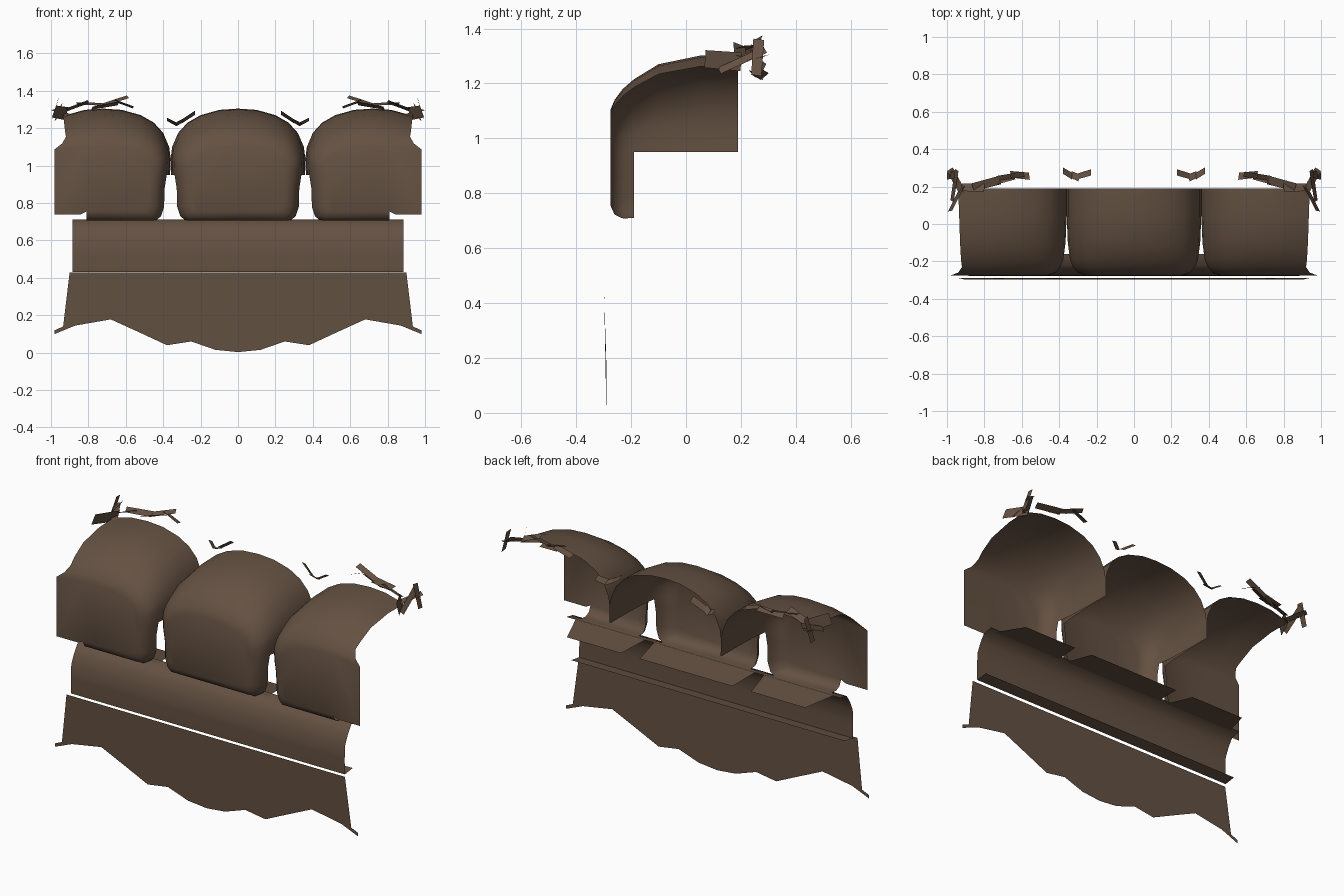
import bpy, bmesh, math
from mathutils import Vector

if "Cube" in bpy.data.objects:
    bpy.data.objects.remove(bpy.data.objects["Cube"])

BROWN = (0.127, 0.082, 0.054, 1)
fabric = bpy.data.materials.new("brown fabric")
fabric.use_nodes = True
fabric.diffuse_color = BROWN
bsdf = fabric.node_tree.nodes["Principled BSDF"]
bsdf.inputs["Base Color"].default_value = BROWN
bsdf.inputs["Roughness"].default_value = 0.9


def finish(name, bm, smooth=True):
    bmesh.ops.remove_doubles(bm, verts=bm.verts, dist=0.0005)
    bmesh.ops.recalc_face_normals(bm, faces=bm.faces)
    mesh = bpy.data.meshes.new(name)
    bm.to_mesh(mesh)
    bm.free()
    mesh.materials.append(fabric)
    obj = bpy.data.objects.new(name, mesh)
    bpy.context.collection.objects.link(obj)
    if smooth:
        bpy.ops.object.select_all(action="DESELECT")
        obj.select_set(True)
        bpy.context.view_layer.objects.active = obj
        bpy.ops.object.shade_smooth_by_angle(angle=math.radians(50))
    return obj


def face(bm, points):
    return bm.faces.new([bm.verts.new(p) for p in points])


def loft(bm, rings):
    # Rings may shorten toward the back, which leaves the lower sides open
    for a, b in zip(rings, rings[1:]):
        for i in range(min(len(a), len(b)) - 1):
            face(bm, (a[i], a[i + 1], b[i + 1], b[i]))


# Arch from the crown down to the side, and the lower side of a cushion
BASE, CROWN, HALF = 0.95, 1.305, 0.36
ARCH = [(0, CROWN), (.1, 1.298), (.2, 1.27), (.27, 1.23), (.32, 1.175),
        (.352, 1.1), (HALF, 1.04), (.357, BASE)]
LOWER = [(.345, .88), (.342, .78)]
# Depth, side inset, crown drop, underside height, open edge
STATIONS = [(.19, 0, 0, None, .22), (.05, 0, .004, None, .215),
            (-.1, .006, .035, None, .21), (-.19, .018, .09, .71, .205),
            (-.23, .034, .125, .708, .2), (-.26, .06, .165, .722, .22),
            (-.275, .1, .2, .755, .26)]


def dropped(z, drop):
    return BASE + (z - BASE) * (1 - drop / (CROWN - BASE))


def rounded_half(bm, cx, sign):
    rings = []
    for y, inset, drop, floor, _ in STATIONS:
        k = 1 - inset / HALF
        ring = [(u * k, dropped(z, drop)) for u, z in ARCH]
        if floor:
            ring += [(u * k, z) for u, z in LOWER]
            ring += [(.325 * k, floor + .02), (.3 * k, floor), (0, floor)]
        rings.append([(cx + sign * u, y, z) for u, z in ring])
    loft(bm, rings)
    face(bm, rings[-1])


def open_half(bm, cx, sign):
    tops, bottoms = [], []
    for y, _, drop, floor, edge in STATIONS:
        top = [(0, CROWN), (.1, 1.298), (edge, 1.265)]
        tops.append([(cx + sign * u, y, dropped(z, drop)) for u, z in top])
        if floor:
            bottoms.append([(cx + sign * u, y, floor) for u in (.09, 0)])
    loft(bm, tops)
    loft(bm, bottoms)
    # Flat front sheet running out to the arm side
    y = STATIONS[-1][0]
    face(bm, tops[-1] + [(cx + sign * .26, y, .74), (cx + sign * .12, y, .74)] + bottoms[-1])


def flap(name, front, back):
    bm = bmesh.new()
    face(bm, [(front[0], -.19, .71), (front[1], -.19, .71),
              (back[1], 0, .685), (back[0], 0, .685)])
    finish(name, bm, False)


# Back cushions and the flaps beneath them
bm = bmesh.new()
for s in (-1, 1):
    rounded_half(bm, 0, s)
finish("middle_back_cushion", bm)
flap("middle_cushion_flap", (-.33, .33), (-.3, .3))

for side, s in (("left", 1), ("right", -1)):
    bm = bmesh.new()
    rounded_half(bm, s * .72, -s)
    open_half(bm, s * .72, s)
    finish(side + "_back_cushion", bm)
    flap(side + "_cushion_flap", (s * .38, s * .84), (s * .42, s * .77))

# Seat rail: a bent strip with a lip beneath
RAIL = [(-.16, .712), (-.22, .7), (-.25, .655), (-.275, .6), (-.279, .52), (-.277, .432), (-.205, .442)]
bm = bmesh.new()
loft(bm, [[(x, y, z) for y, z in RAIL] for x in (-.885, 0, .885)])
finish("seat_rail", bm)

# Skirt with a wavy hem
HEM = [(0, .003), (.12, .015), (.25, .06), (.38, .04), (.52, .105), (.68, .178),
       (.87, .145), (.98, .1), (.98, .12), (.935, .14)]
bm = bmesh.new()
for s in (-1, 1):
    face(bm, [(0, -.298, .43), (s * .9, -.298, .43)]
         + [(s * x, -.29, z) for x, z in reversed(HEM)])
finish("skirt", bm, False)

# Loose torn scraps along the back: start, end, width, twist
SCRAPS = [((.98, .07, 1.3), (.92, .2, 1.27), .09, 1.3),
          ((1, .25, 1.23), (.96, .27, 1.36), .05, .4),
          ((.9, .15, 1.27), (.99, .29, 1.3), .05, .2),
          ((.92, .19, 1.3), (.8, .2, 1.34), .06, .4),
          ((.86, .19, 1.33), (.72, .24, 1.33), .06, -.3),
          ((.78, .21, 1.31), (.64, .26, 1.33), .05, .5),
          ((.73, .24, 1.32), (.59, .27, 1.37), .04, -.5),
          ((.66, .26, 1.35), (.56, .26, 1.31), .05, .3),
          ((.97, .12, 1.25), (.95, .29, 1.32), .04, .9),
          ((.38, .28, 1.25), (.33, .26, 1.22), .05, .6),
          ((.34, .26, 1.22), (.29, .25, 1.24), .05, .4),
          ((.3, .25, 1.24), (.23, .28, 1.28), .05, .7)]
for side, s in (("left", 1), ("right", -1)):
    bm = bmesh.new()
    for start, end, width, twist in SCRAPS:
        a, b = Vector(start), Vector(end)
        along = (b - a).normalized()
        flat = along.cross(Vector((0, 0, 1))).normalized()
        across = (flat * math.cos(twist) + along.cross(flat) * math.sin(twist)) * width / 2
        quad = [a - across * .5, a + across, b + across * .6, b - across]
        face(bm, [(s * min(p.x, 1), p.y, p.z) for p in quad])
    finish(side + "_torn_scraps", bm, False)
